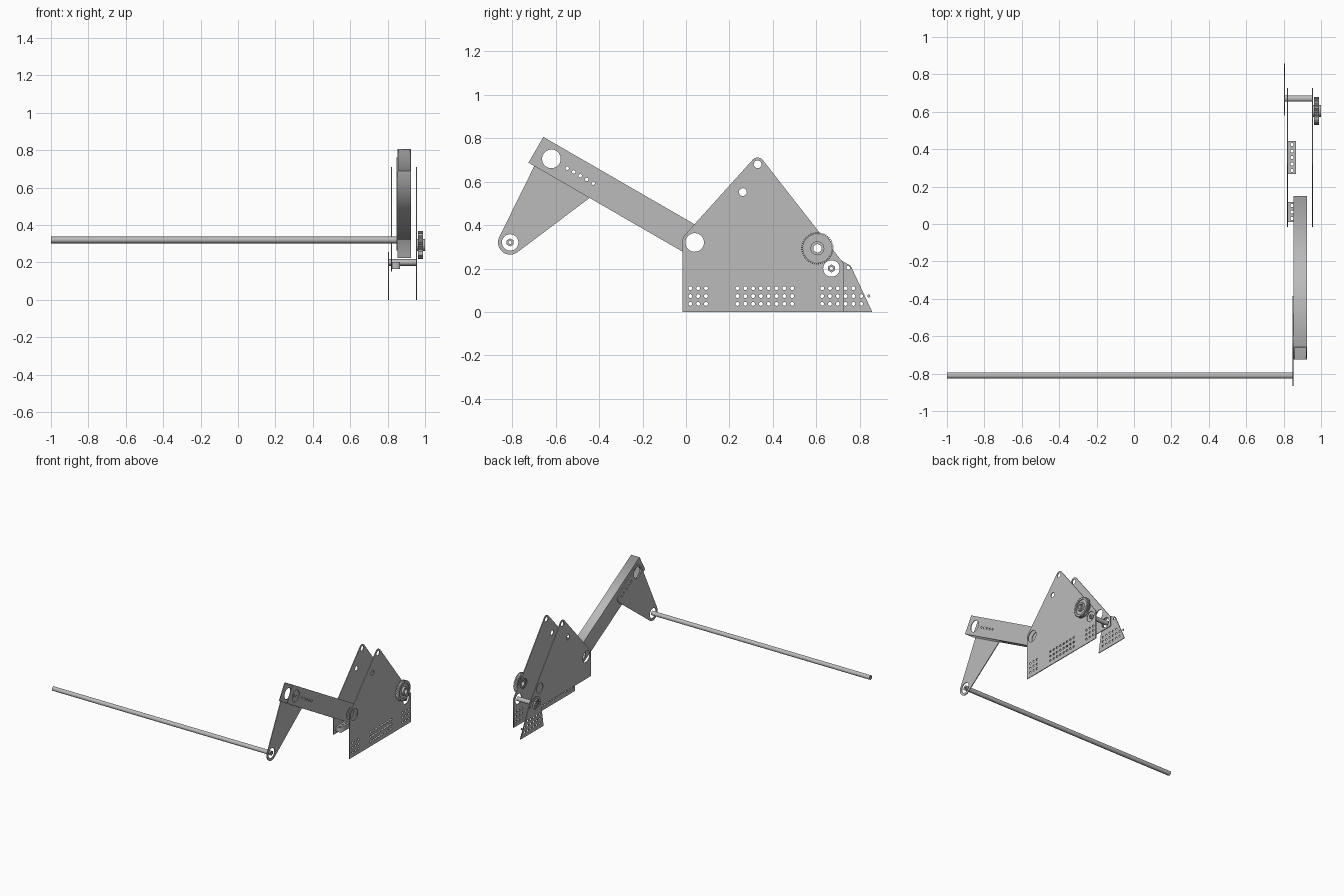
import bpy
from math import sin, cos, pi, radians
from mathutils import Vector

if "Cube" in bpy.data.objects:
    bpy.data.objects.remove(bpy.data.objects["Cube"])

steel = bpy.data.materials.new("plain_grey_metal")
steel.use_nodes = True
steel.diffuse_color = (0.5, 0.5, 0.5, 1)
steel.node_tree.nodes["Principled BSDF"].inputs["Base Color"].default_value = (0.5, 0.5, 0.5, 1)


def ring(y, z, r, n=32, start=0.0):
    """Points of a regular polygon in the side plane."""
    return [(y + r * cos(start + 2 * pi * i / n), z + r * sin(start + 2 * pi * i / n)) for i in range(n)]


def hull(points):
    """Convex outline around the points."""
    def half(seq):
        out = []
        for p in seq:
            while len(out) > 1 and ((out[-1][0] - out[-2][0]) * (p[1] - out[-2][1])
                                    - (out[-1][1] - out[-2][1]) * (p[0] - out[-2][0])) <= 1e-9:
                out.pop()
            out.append(p)
        return out[:-1]
    pts = sorted(set(points))
    return half(pts) + half(pts[::-1])


def plate(name, outline, holes, x0, x1):
    """Flat part in the side plane with holes, spanning x0 to x1."""
    curve = bpy.data.curves.new(name, "CURVE")
    curve.dimensions = "2D"
    curve.fill_mode = "BOTH"
    curve.extrude = (x1 - x0) / 2
    for loop in [outline] + holes:
        spline = curve.splines.new("POLY")
        spline.points.add(len(loop) - 1)
        for point, (y, z) in zip(spline.points, loop):
            point.co = (y, z, 0, 1)
        spline.use_cyclic_u = True
    temp = bpy.data.objects.new(name + "_curve", curve)
    bpy.context.collection.objects.link(temp)
    graph = bpy.context.evaluated_depsgraph_get()
    mesh = bpy.data.meshes.new_from_object(temp.evaluated_get(graph))
    bpy.data.objects.remove(temp)
    obj = bpy.data.objects.new(name, mesh)
    bpy.context.collection.objects.link(obj)
    obj.rotation_euler = (pi / 2, 0, pi / 2)
    obj.location.x = (x0 + x1) / 2
    mesh.materials.clear()
    mesh.materials.append(steel)
    return obj


def grid(y0, columns, z0=0.037, rows=3, step=0.036):
    return [ring(y0 + step * i, z0 + step * j, 0.009, 12) for i in range(columns) for j in range(rows)]


# Shared axes in the side plane (y, z)
rod_axis, head_axis, pivot = (-0.81, 0.32), (-0.62, 0.705), (0.04, 0.32)
shaft_axis, gear_axis, apex = (0.67, 0.2), (0.605, 0.293), (0.33, 0.68)
BIG, BEARING = 0.043, 0.038

# Tower side plates
main_holes = [ring(*pivot, BIG), ring(*apex, 0.018, 20), ring(0.262, 0.552, 0.018, 20),
              ring(*shaft_axis, BEARING), ring(*gear_axis, BEARING)]
upper = ring(*pivot, 0.057, 48) + ring(*apex, 0.031, 32) + [(0.727, 0.222)]
plate("outer_side_plate", hull(upper + [(-0.017, 0), (0.727, 0)]),
      main_holes + grid(0.02, 3) + grid(0.237, 8) + grid(0.627, 3), 0.952, 0.958)
plate("inner_side_plate", hull(upper + [(-0.017, 0.15), (0.727, 0.15)]), main_holes, 0.817, 0.823)

# Small rear plate with its edge pin
rear = hull(ring(*shaft_axis, 0.055, 40) + ring(0.745, 0.2, 0.018, 20) + [(0.58, 0), (0.858, 0)])
rear_holes = [ring(*shaft_axis, BEARING), ring(0.747, 0.203, 0.009, 12)]
rear_holes += grid(0.627, 5) + grid(0.807, 1, rows=2)
plate("rear_plate", rear, rear_holes, 0.802, 0.808)
plate("rear_edge_pin", ring(0.842, 0.073, 0.007, 12), [], 0.802, 0.808)

# Hollow hexagonal shafts
for name, axis, x0, x1 in (("long_rod", rod_axis, -1, 0.852), ("rear_shaft", shaft_axis, 0.802, 0.958)):
    plate(name, ring(*axis, 0.0185, 6, pi / 2), [ring(*axis, 0.007, 16)], x0, x1)

# Arm: square tube made of two drilled walls and two caps
along = Vector((cos(radians(30)), -sin(radians(30))))
down = Vector((-along.y, along.x)) * -1
corner, length, depth, wall = Vector((-0.657, 0.806)), 0.93, 0.137, 0.005


def strip(d0, d1):
    return [tuple(corner + along * a + down * d)
            for a, d in ((0, d0), (length, d0), (length, d1), (0, d1))]


row_start = Vector((-0.547, 0.662))
row = [ring(*(row_start + along * 0.0345 * i), 0.008, 12) for i in range(5)]
arm_holes = [ring(*head_axis, BIG), ring(*pivot, BIG)] + row
for name, x in (("arm_inner_wall", 0.854), ("arm_outer_wall", 0.925 - wall)):
    plate(name, strip(0, depth), arm_holes, x, x + wall)
plate("arm_top_wall", strip(0, wall), [], 0.854, 0.925)
plate("arm_bottom_wall", strip(depth - wall, depth), [], 0.854, 0.925)

# Rounded triangular plate carrying the rod
link = hull(ring(*rod_axis, 0.056, 40) + ring(*head_axis, 0.056, 40) + ring(-0.42, 0.588, 0.036, 32))
plate("rod_link_plate", link, [ring(*rod_axis, BEARING), ring(*head_axis, BIG)] + row, 0.847, 0.853)

# Gear: toothed rim, thin web and hub
teeth = 48
rim = []
for i in range(teeth):
    for offset, r in ((0, 0.067), (0.3, 0.067), (0.45, 0.075), (0.8, 0.075)):
        a = 2 * pi * (i + offset) / teeth
        rim.append((gear_axis[0] + r * cos(a), gear_axis[1] + r * sin(a)))
bore = ring(*gear_axis, 0.021, 6, pi / 2)
plate("gear_rim", rim, [ring(*gear_axis, 0.056, 48)], 0.963, 0.99)
plate("gear_web", ring(*gear_axis, 0.057, 48), [ring(*gear_axis, 0.03)], 0.97, 0.984)
plate("gear_hub", ring(*gear_axis, 0.032), [bore], 0.958, 1.0)

# Drilled blocks on the inner plate, holes running upward
for name, y0, count in (("front_mount_block", 0.012, 3), ("middle_mount_block", 0.268, 5)):
    y1 = y0 + 0.035 * count
    outline = [(0.823, y0), (0.866, y0), (0.866, y1), (0.823, y1)]
    holes = [ring(0.845, y0 + 0.0175 + 0.035 * i, 0.009, 12) for i in range(count)]
    block = plate(name, outline, holes, 0.165, 0.203)
    block.rotation_euler = (0, 0, 0)
    block.location = (0, 0, 0.184)
